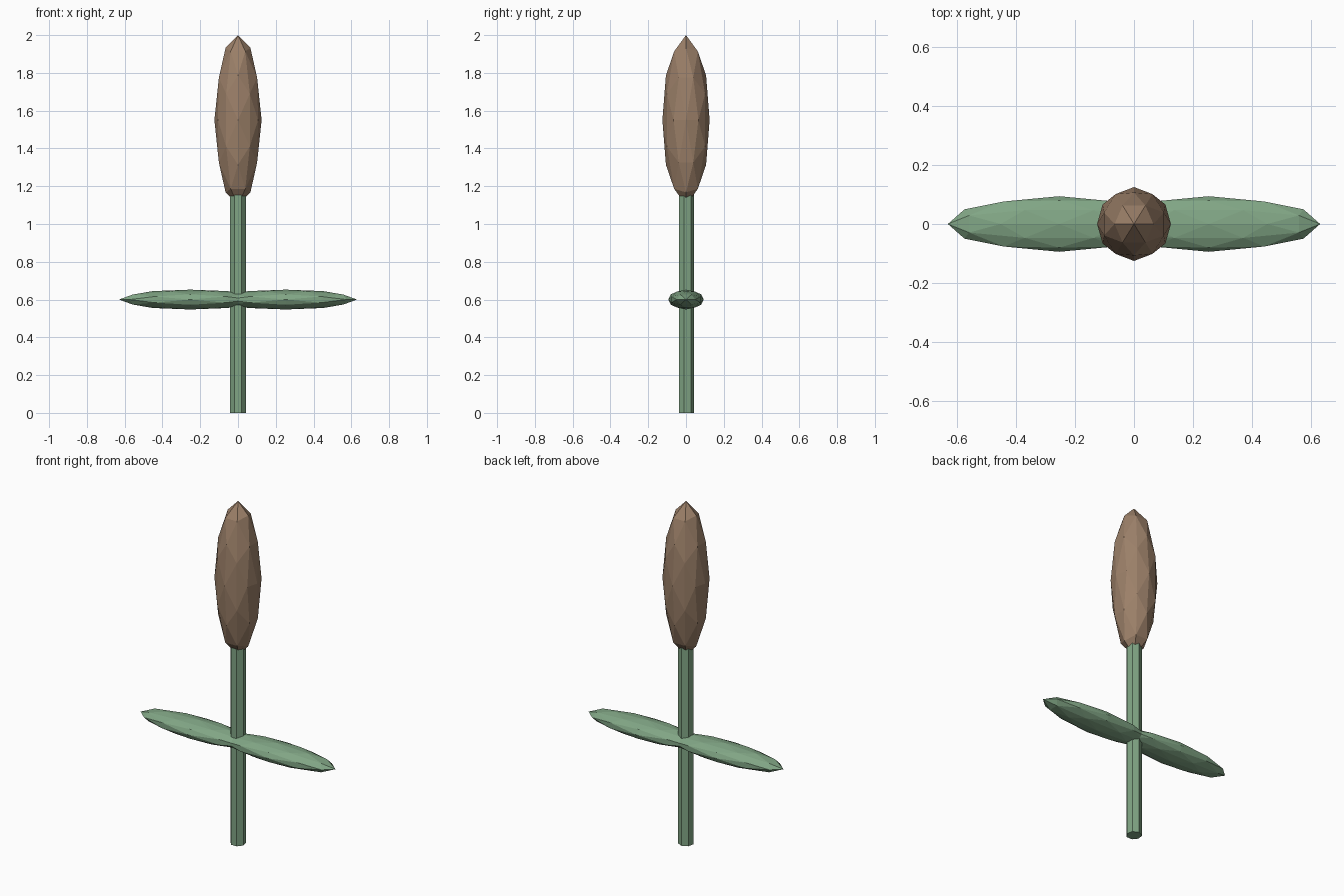
import bpy, bmesh, math
from mathutils import Matrix, Vector

if "Cube" in bpy.data.objects:
    bpy.data.objects.remove(bpy.data.objects["Cube"])


def material(name, rgb):
    m = bpy.data.materials.new(name)
    m.diffuse_color = (*rgb, 1.0)
    m.use_nodes = True
    m.node_tree.nodes["Principled BSDF"].inputs["Base Color"].default_value = m.diffuse_color
    return m


green = material("leaf green", (0.22, 0.38, 0.235))
brown = material("seed brown", (0.33, 0.215, 0.14))


def add_object(name, bm, mat):
    mesh = bpy.data.meshes.new(name)
    bm.to_mesh(mesh)
    bm.free()
    mesh.materials.append(mat)
    obj = bpy.data.objects.new(name, mesh)
    bpy.context.collection.objects.link(obj)
    return obj


def faceted_ellipsoid(name, centre, radii, mat):
    """80-sided ball turned so edge midpoints sit on the axes, then stretched."""
    bm = bmesh.new()
    turn = Matrix.Rotation(-0.5 * math.atan(2.0), 4, 'Y')
    bmesh.ops.create_icosphere(bm, subdivisions=2, radius=1.0, matrix=turn)
    bmesh.ops.scale(bm, vec=Vector(radii), verts=bm.verts)
    bmesh.ops.translate(bm, vec=Vector(centre), verts=bm.verts)
    return add_object(name, bm, mat)


# Seven-sided stem with one edge facing the back
STEM_R, STEM_H, SIDES = 0.0425, 1.20, 7
bm = bmesh.new()
ring = [bm.verts.new((STEM_R * math.cos(a), STEM_R * math.sin(a), 0.0))
        for a in (math.pi / 2 + math.tau * i / SIDES for i in range(SIDES))]
base = bm.faces.new(ring)
top = bmesh.ops.extrude_face_region(bm, geom=[base], use_keep_orig=True)["geom"]
bmesh.ops.translate(bm, vec=(0, 0, STEM_H),
                    verts=[g for g in top if isinstance(g, bmesh.types.BMVert)])
bmesh.ops.recalc_face_normals(bm, faces=bm.faces)
add_object("stem", bm, green)

# Seed head on top
faceted_ellipsoid("seed_head", (0, 0, 1.55), (0.125, 0.125, 0.45), brown)

# Two flat leaves
for side, x in (("left", -1), ("right", 1)):
    faceted_ellipsoid(side + "_leaf", (0.253 * x, 0, 0.60), (0.377, 0.094, 0.0525), green)
